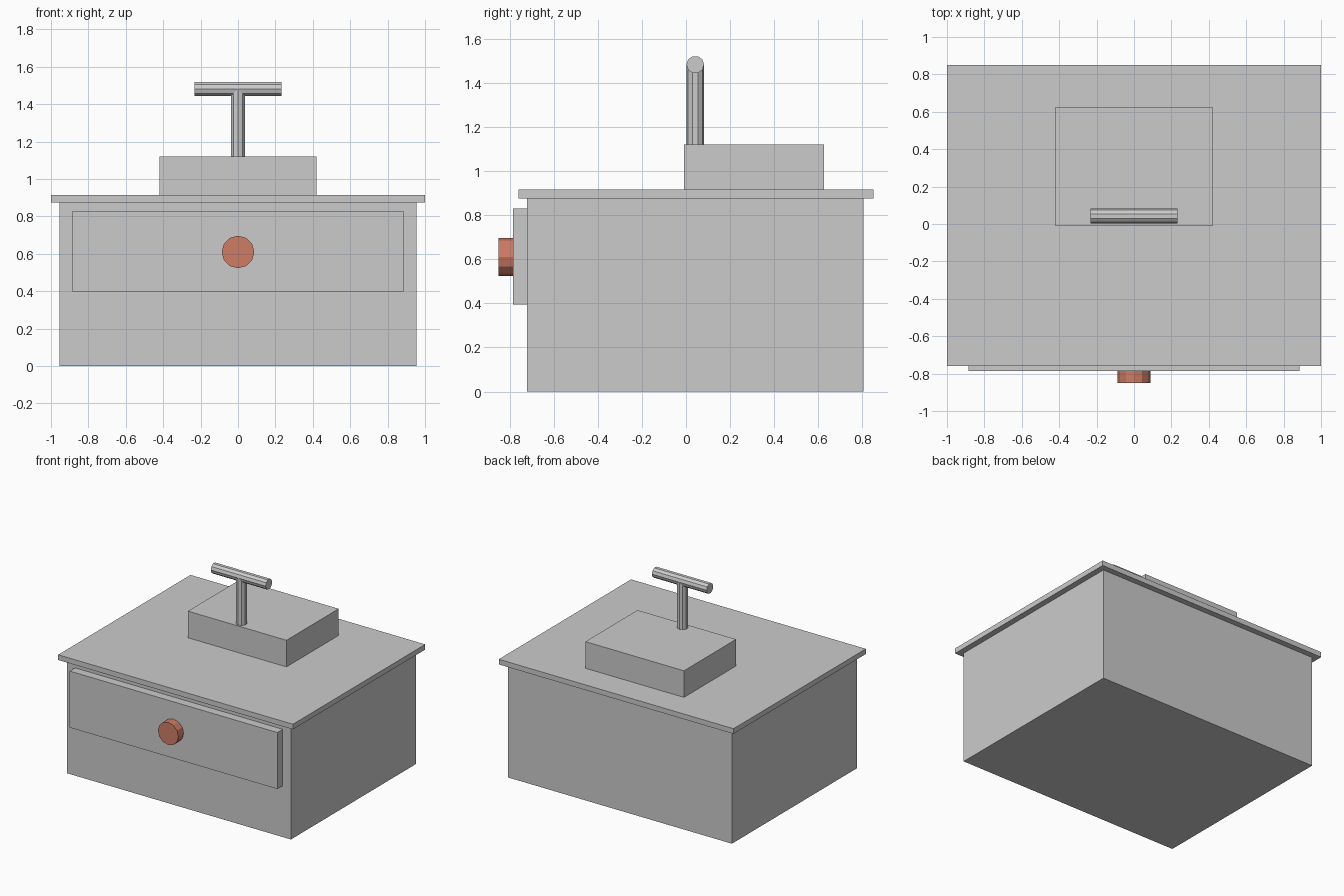
import bpy
from math import pi

if "Cube" in bpy.data.objects:
    bpy.data.objects.remove(bpy.data.objects["Cube"])


def box(name, x, y, z):
    """Box from (min, max) ranges."""
    bpy.ops.mesh.primitive_cube_add(size=1, location=[sum(r) / 2 for r in (x, y, z)])
    ob = bpy.context.object
    ob.name = name
    ob.scale = [r[1] - r[0] for r in (x, y, z)]
    bpy.ops.object.transform_apply(location=False, rotation=False, scale=True)
    return ob


def cylinder(name, sides, radius, depth, loc, rot=(0, 0, 0)):
    bpy.ops.mesh.primitive_cylinder_add(vertices=sides, radius=radius, depth=depth,
                                        location=loc, rotation=rot)
    ob = bpy.context.object
    ob.name = name
    return ob


# Cabinet
box("cabinet_body", (-0.955, 0.955), (-0.72, 0.805), (0, 0.875))
box("countertop", (-1, 1), (-0.76, 0.85), (0.875, 0.915))
box("drawer_front", (-0.885, 0.885), (-0.785, -0.72), (0.395, 0.83))

# Drawer knob
knob = cylinder("drawer_knob", 12, 0.087, 0.065, (0, -0.8175, 0.61), (pi / 2, 0, 0))
mat = bpy.data.materials.new("knob_copper")
mat.diffuse_color = (0.62, 0.2, 0.13, 1)
mat.use_nodes = True
mat.node_tree.nodes["Principled BSDF"].inputs["Base Color"].default_value = mat.diffuse_color
knob.data.materials.append(mat)

# Raised block with T-shaped handle
box("top_block", (-0.42, 0.42), (-0.01, 0.625), (0.915, 1.12))
cylinder("handle_post", 10, 0.04, 0.365, (0, 0.042, 1.3025))
cylinder("handle_bar", 10, 0.04, 0.467, (0, 0.042, 1.482), (0, pi / 2, 0))
